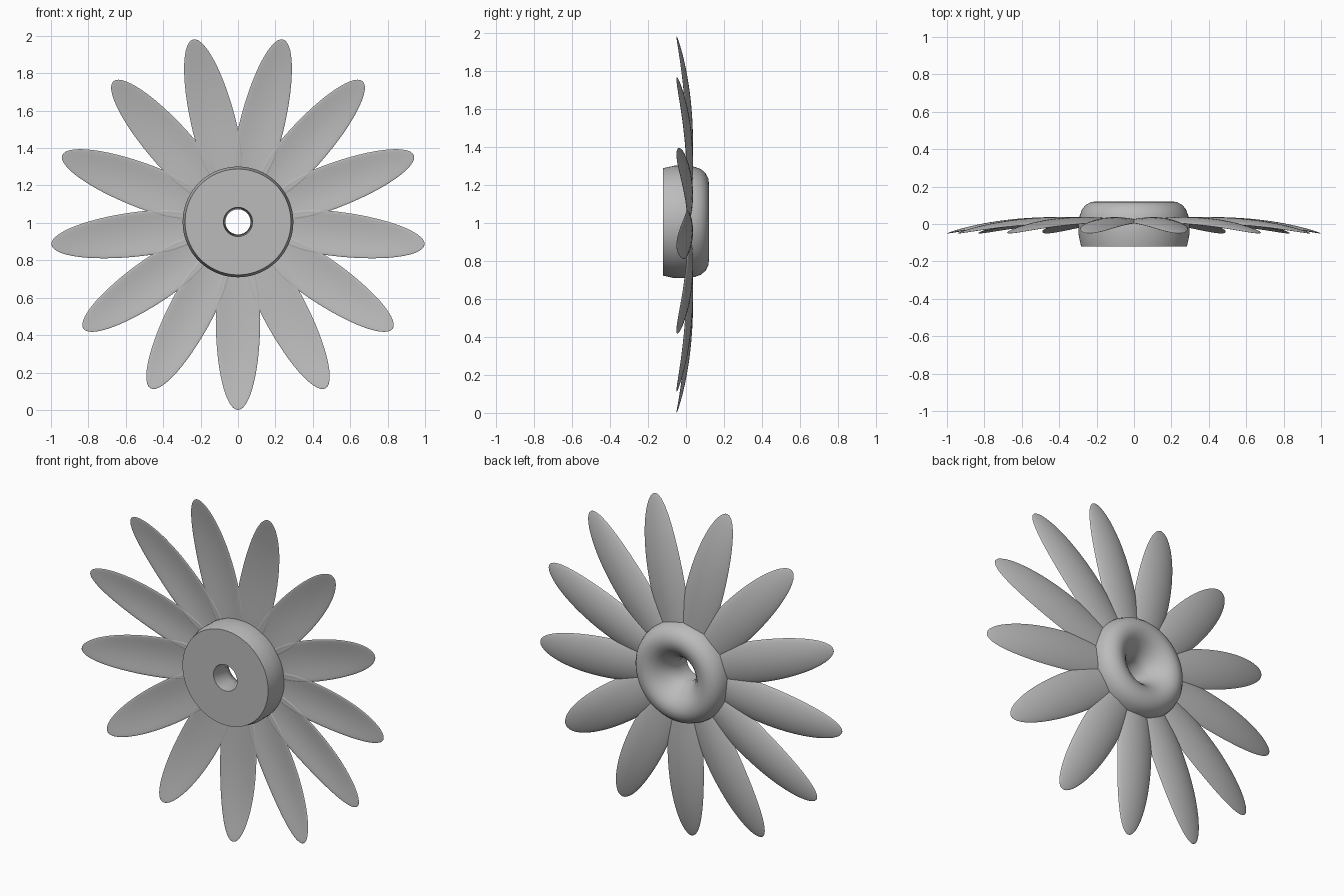
import bpy, bmesh, math
from mathutils import Matrix, Vector

cube = bpy.data.objects.get("Cube")
if cube:
    bpy.data.objects.remove(cube, do_unlink=True)

CENTRE = Vector((0, 0, 1.005))
PETALS = 13

grey = bpy.data.materials.new("plain grey")
grey.use_nodes = True
colour = (0.5, 0.5, 0.5, 1)
grey.diffuse_color = colour
grey.node_tree.nodes["Principled BSDF"].inputs["Base Color"].default_value = colour


def to_mesh(bm, name):
    bmesh.ops.recalc_face_normals(bm, faces=bm.faces)
    mesh = bpy.data.meshes.new(name)
    bm.to_mesh(mesh)
    bm.free()
    mesh.materials.append(grey)
    return mesh


def add_object(mesh, name):
    obj = bpy.data.objects.new(name, mesh)
    obj.location = CENTRE
    bpy.context.collection.objects.link(obj)
    return obj


# Hub: closed (radius, depth) profile turned around the y axis
profile = [(0.067, -0.02), (0.078, -0.12), (0.283, -0.12), (0.296, -0.06),
           (0.296, 0.0), (0.29, 0.045), (0.278, 0.078), (0.258, 0.102),
           (0.23, 0.117), (0.2, 0.121), (0.168, 0.112), (0.138, 0.092),
           (0.11, 0.062), (0.085, 0.025)]
bm = bmesh.new()
verts = [bm.verts.new((r, y, 0)) for r, y in profile]
edges = [bm.edges.new((verts[i - 1], v)) for i, v in enumerate(verts)]
bmesh.ops.spin(bm, geom=verts + edges, cent=(0, 0, 0), axis=(0, 1, 0),
               angle=math.tau, steps=72, use_merge=True)
bmesh.ops.remove_doubles(bm, verts=bm.verts, dist=0.0001)
hub = add_object(to_mesh(bm, "hub"), "hub")

# Petal: a sphere stretched into a thin blade, arched along and across
bm = bmesh.new()
bmesh.ops.create_uvsphere(bm, u_segments=28, v_segments=28, radius=1)
for v in bm.verts:
    x, y, z = v.co
    radius = 0.52 + z * (0.485 if z > 0 else 0.36)
    droop = 0.076 * max(0, (radius - 0.35) / 0.655) ** 2.4
    v.co = (x * 0.119, 0.026 - droop - 0.02 * x * x + 0.012 * y, -radius)
petal_mesh = to_mesh(bm, "petal")

petals = []
for i in range(PETALS):
    petal = add_object(petal_mesh, f"petal_{i + 1}")
    petal.rotation_euler.y = math.tau * i / PETALS
    petals.append(petal)

# Smooth shading with the crisp rim of the hub kept
bpy.ops.object.select_all(action="DESELECT")
for obj in (hub, petals[0]):
    obj.select_set(True)
bpy.context.view_layer.objects.active = hub
bpy.ops.object.shade_smooth_by_angle(angle=math.radians(40))
